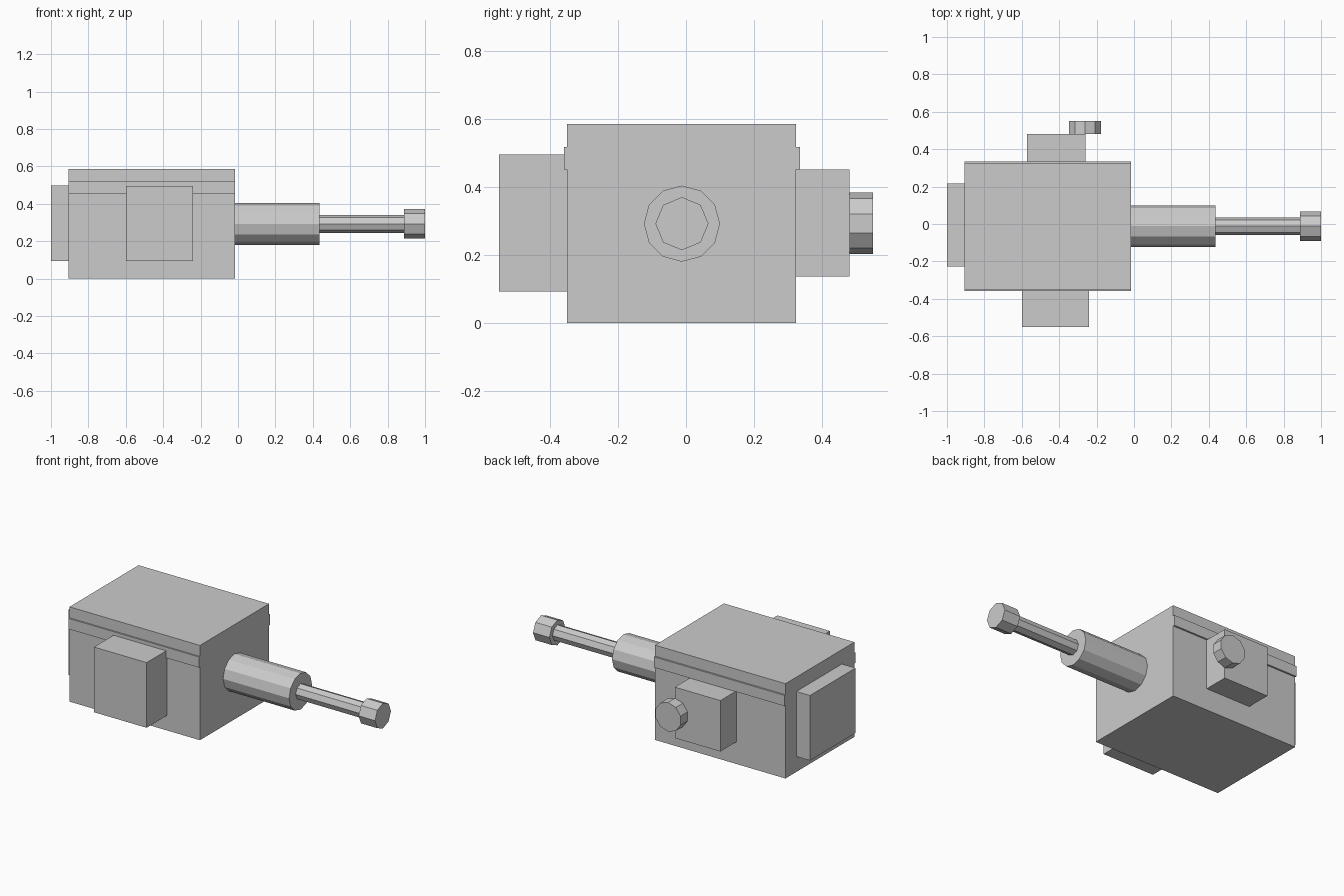
import bpy, bmesh
from math import pi
from mathutils import Matrix, Vector

if "Cube" in bpy.data.objects:
    bpy.data.objects.remove(bpy.data.objects["Cube"])


def finish(name, bm):
    bmesh.ops.recalc_face_normals(bm, faces=bm.faces)
    mesh = bpy.data.meshes.new(name)
    bm.to_mesh(mesh)
    bm.free()
    ob = bpy.data.objects.new(name, mesh)
    bpy.context.collection.objects.link(ob)
    return ob


def box(name, x, y, z):
    """Box from (min, max) ranges on each axis."""
    bm = bmesh.new()
    bmesh.ops.create_cube(bm, size=1)
    for v in bm.verts:
        v.co = Vector(r[0] if c < 0 else r[1] for c, r in zip(v.co, (x, y, z)))
    return finish(name, bm)


def prism(name, axis, start, end, radius, sides, centre):
    """Faceted cylinder along x or y with a vertex at the top."""
    bm = bmesh.new()
    bmesh.ops.create_cone(bm, cap_ends=True, segments=sides, radius1=radius,
                          radius2=radius, depth=end - start)
    # put a vertex on local +Y, then turn +Y up to +Z
    first = max(bm.verts, key=lambda v: v.co.y)
    bm.transform(Matrix.Rotation(Vector((0, 1)).angle_signed(first.co.xy), 4, 'Z'))
    bm.transform(Matrix.Rotation(pi / 2, 4, 'X'))
    if axis == 'x':
        bm.transform(Matrix.Rotation(pi / 2, 4, 'Z'))
    mid = (start + end) / 2
    a, z = centre
    bm.transform(Matrix.Translation((mid, a, z) if axis == 'x' else (a, mid, z)))
    return finish(name, bm)


# main housing with a thin trim strip along each long side
body_x = (-0.907, -0.015)
box("housing", body_x, (-0.35, 0.324), (0, 0.586))
box("front_trim_strip", body_x, (-0.359, -0.35), (0.452, 0.518))
box("rear_trim_strip", body_x, (0.324, 0.335), (0.452, 0.518))

# attached boxes on the left end, front and rear
box("end_panel", (-1, -0.907), (-0.228, 0.217), (0.095, 0.497))
box("front_box", (-0.6, -0.24), (-0.55, -0.35), (0.093, 0.496))
box("rear_box", (-0.572, -0.26), (0.324, 0.481), (0.137, 0.452))

# ten-sided knob on the rear box
prism("rear_knob", 'y', 0.481, 0.55, 0.09, 10, (-0.262, 0.294))

# barrel, rod and tip along x
axis_pos = (-0.012, 0.293)
prism("barrel", 'x', -0.015, 0.436, 0.112, 12, axis_pos)
prism("rod", 'x', 0.436, 0.888, 0.048, 8, axis_pos)
prism("rod_tip", 'x', 0.888, 1.0, 0.078, 8, axis_pos)
